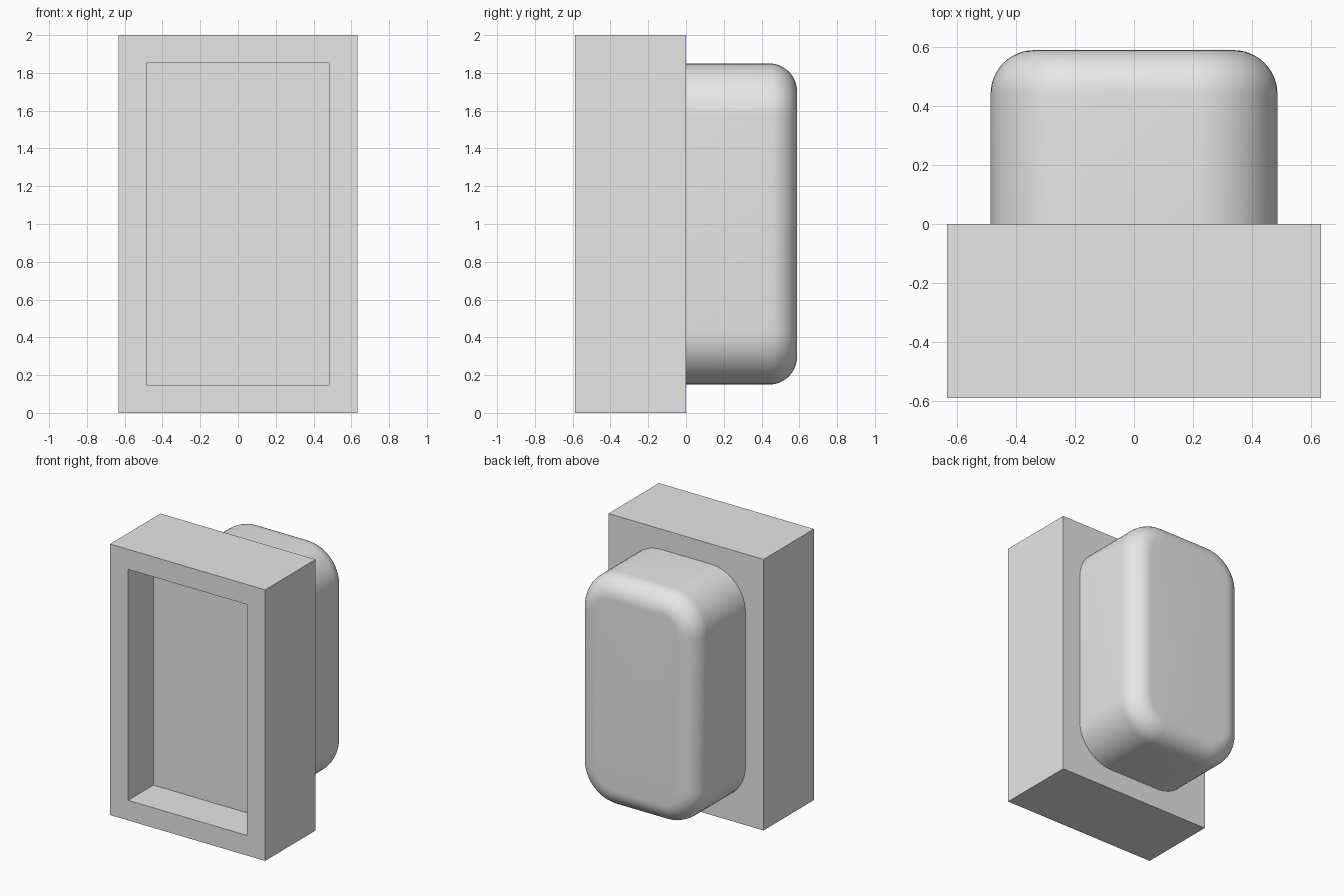
import bpy
import bmesh
import math
from mathutils import Matrix, Vector

cube = bpy.data.objects.get("Cube")
if cube:
    bpy.data.objects.remove(cube, do_unlink=True)

grey = bpy.data.materials.new("light_grey")
grey.use_nodes = True
grey.diffuse_color = (0.8, 0.8, 0.8, 1)
grey.node_tree.nodes["Principled BSDF"].inputs["Base Color"].default_value = (0.8, 0.8, 0.8, 1)


def box(low, high):
    """Return a bmesh box spanning two opposite corners."""
    low, high = Vector(low), Vector(high)
    bm = bmesh.new()
    place = Matrix.Translation((low + high) / 2) @ Matrix.Diagonal((*(high - low), 1))
    bmesh.ops.create_cube(bm, size=1, matrix=place)
    return bm


def finish(bm, name):
    """Turn a bmesh into a named grey object."""
    bmesh.ops.recalc_face_normals(bm, faces=bm.faces)
    mesh = bpy.data.meshes.new(name)
    bm.to_mesh(mesh)
    bm.free()
    mesh.materials.append(grey)
    obj = bpy.data.objects.new(name, mesh)
    bpy.context.collection.objects.link(obj)
    return obj


def round_edges(bm, edges, radius, segments):
    bmesh.ops.bevel(bm, geom=edges, offset=radius, offset_type='OFFSET',
                    segments=segments, profile=0.5, affect='EDGES', clamp_overlap=True)


# Sharp block with a rectangular recess in its front
WALL, RECESS = 0.148, 0.294
bm = box((-0.633, -0.588, 0), (0.633, 0, 2))
front = min(bm.faces, key=lambda f: f.calc_center_median().y)
bmesh.ops.inset_region(bm, faces=[front], thickness=WALL, use_even_offset=True)
floor = bmesh.ops.extrude_face_region(bm, geom=[front])
bmesh.ops.translate(bm, vec=(0, RECESS, 0),
                    verts=[v for v in floor["geom"] if isinstance(v, bmesh.types.BMVert)])
if front.is_valid:
    bmesh.ops.delete(bm, geom=[front], context='FACES_ONLY')
finish(bm, "recessed_block")

# Rounded housing standing out from the back
bm = box((-0.485, 0, 0.15), (0.485, 0.588, 1.85))
along_y = [e for e in bm.edges
           if abs(e.verts[0].co.y - e.verts[1].co.y) > 0.1]
round_edges(bm, along_y, 0.28, 12)
back = max(bm.faces, key=lambda f: f.calc_center_median().y)
round_edges(bm, list(back.edges), 0.148, 12)
# The side against the block stays open
inner = min(bm.faces, key=lambda f: f.calc_center_median().y)
bmesh.ops.delete(bm, geom=[inner], context='FACES_ONLY')
housing = finish(bm, "rounded_housing")

bpy.ops.object.select_all(action='DESELECT')
housing.select_set(True)
bpy.context.view_layer.objects.active = housing
bpy.ops.object.shade_smooth_by_angle(angle=math.radians(40))
